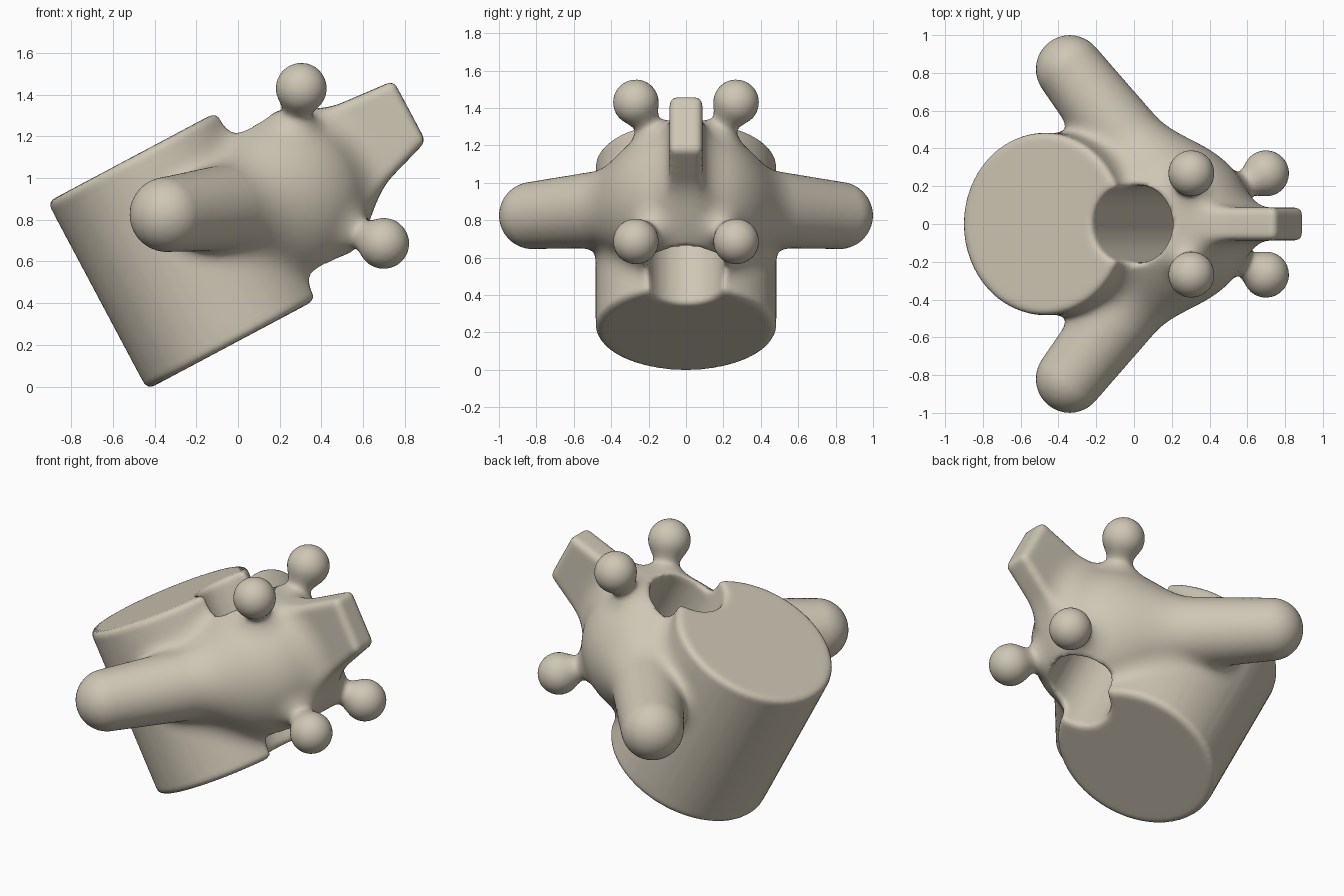
import bpy, bmesh, math
from mathutils import Vector, Matrix

if "Cube" in bpy.data.objects:
    bpy.data.objects.remove(bpy.data.objects["Cube"])

TILT = Matrix.Translation((-0.245, 0, 0.66)) @ Matrix.Rotation(math.radians(-28), 4, 'Y')
INV = TILT.inverted()
# layout in the tilted frame (x forward, z along the drum)
HUB, HUB_R = Vector((0.5, 0, 0)), 0.435
ARM_A, ARM_B = INV @ Vector((-0.34, 0.82, 0.828)), INV @ Vector((0.24, 0.07, 0.895))
KNOBS = [Vector((0.847, 0.268, 0.425)), Vector((0.847, 0.268, -0.417))]
DRUM_Z, DRUM_H, DRUM_R = 0.006, 0.509, 0.483
bm = bmesh.new()


def ball(c, r):
    bmesh.ops.create_uvsphere(bm, u_segments=48, v_segments=32, radius=r,
                              matrix=Matrix.Translation(c))


def rod(a, b, r1, r2, target=None):
    d = b - a
    m = Matrix.Translation((a + b) / 2) @ d.to_track_quat('Z', 'Y').to_matrix().to_4x4()
    bmesh.ops.create_cone(target or bm, cap_ends=True, segments=64, radius1=r1,
                          radius2=r2, depth=d.length, matrix=m)


# drum and round hub
rod(Vector((0, 0, DRUM_Z - DRUM_H)), Vector((0, 0, DRUM_Z + DRUM_H)), DRUM_R, DRUM_R)
ball(HUB, HUB_R)
for s in (-1, 1):
    side = Matrix.Diagonal((1, s, 1))
    # tapered side arm with rounded tip
    ball(side @ ARM_A, 0.18)
    rod(side @ ARM_A, side @ ARM_B, 0.18, 0.235)
    # knobs on short necks
    for k in KNOBS:
        ball(side @ k, 0.122)
        rod(side @ k, HUB, 0.06, 0.06)
# tapered fin
profile = [(0.65, 0.30), (1.255, 0.25), (1.255, -0.08), (0.95, -0.18), (0.65, -0.28)]
face = bm.faces.new([bm.verts.new((x, -0.088, z)) for x, z in profile])
ext = bmesh.ops.extrude_face_region(bm, geom=[face])
bmesh.ops.translate(bm, vec=(0, 0.176, 0),
                    verts=[e for e in ext['geom'] if isinstance(e, bmesh.types.BMVert)])
bmesh.ops.recalc_face_normals(bm, faces=bm.faces)


def make(name, b):
    me = bpy.data.meshes.new(name)
    b.to_mesh(me)
    b.free()
    ob = bpy.data.objects.new(name, me)
    bpy.context.collection.objects.link(ob)
    return ob


body = make("blended_body", bm)
# bore running parallel to the drum
cut = bmesh.new()
rod(Vector((0.5, 0, -0.9)), Vector((0.5, 0, 0.9)), 0.203, 0.203, cut)
cutter = make("bore_cutter", cut)
cutter.hide_render = True
bpy.context.view_layer.objects.active = body
body.select_set(True)


def apply(kind, **props):
    m = body.modifiers.new(kind, kind)
    for key, val in props.items():
        setattr(m, key, val)
    bpy.ops.object.modifier_apply(modifier=m.name)


# soft blend of two distances, with fillet width k
def blend(a, b, k):
    h = k - abs(a - b)
    return min(a, b) - (h * h / (4 * k) if h > 0 else 0)


def taper(p, a, b, r1, r2):
    d = b - a
    t = min(1, max(0, (p - a).dot(d) / d.length_squared))
    return (p - a - d * t).length - r1 - (r2 - r1) * t


def rounded(a, b, r):
    a, b = a + r, b + r
    return min(max(a, b), 0) + math.hypot(max(a, 0), max(b, 0)) - r


# distance from a point to the finished, filleted shape
def field(p):
    x, y, z = p.x, abs(p.y), p.z
    q = Vector((x, y, z))
    d = blend((q - HUB).length - HUB_R, taper(q, ARM_A, ARM_B, 0.18, 0.235), 0.16)
    top = z - 0.30 + 0.083 * (x - 0.65)
    under = (-z - 0.18 + 0.33 * (x - 0.95)) / 1.053
    outline = rounded(max(top, under), x - 1.255, 0.03)
    fin = max(rounded(outline, y - 0.088, 0.04), 0.65 - x)
    d = blend(d, fin, 0.13)
    for k in KNOBS:
        if (q - k).length < 0.6:
            d = blend(d, taper(q, k, HUB, 0.055, 0.055), 0.12)
            d = blend(d, (q - k).length - 0.122, 0.05)
    drum = rounded(math.hypot(x, y) - DRUM_R, abs(z - DRUM_Z) - DRUM_H, 0.035)
    d = blend(d, drum, 0.09)
    bore = math.hypot(x - 0.5, y) - 0.203
    return -blend(-d, bore, 0.03)


def settle(rounds):
    e = 0.002
    steps = [Vector((e, 0, 0)), Vector((0, e, 0)), Vector((0, 0, e))]
    for v in body.data.vertices:
        p = v.co.copy()
        for _ in range(rounds):
            d = field(p)
            if abs(d) < 0.0008:
                break
            g = Vector([(field(p + s) - d) / e for s in steps])
            move = g * (-d / max(g.length_squared, 0.3))
            if move.length > 0.03:
                move.length = 0.03
            p += move
        v.co = p


# melt parts together, cut the bore, then settle onto the filleted shape
apply('REMESH', mode='VOXEL', voxel_size=0.018)
apply('BOOLEAN', operation='DIFFERENCE', object=cutter, solver='EXACT')
apply('REMESH', mode='VOXEL', voxel_size=0.018)
apply('SMOOTH', factor=0.5, iterations=3)
settle(3)
apply('SMOOTH', factor=0.5, iterations=4)
settle(2)
apply('SMOOTH', factor=0.5, iterations=2)
bpy.data.objects.remove(cutter)

# tilt and rest on the ground
body.data.transform(TILT)
low = min(v.co.z for v in body.data.vertices)
body.data.transform(Matrix.Translation((0, 0, -low)))

clay = bpy.data.materials.new("warm_clay")
clay.diffuse_color = (0.62, 0.57, 0.46, 1)
clay.use_nodes = True
clay.node_tree.nodes["Principled BSDF"].inputs["Base Color"].default_value = clay.diffuse_color
body.data.materials.clear()
body.data.materials.append(clay)
for p in body.data.polygons:
    p.material_index = 0
    p.use_smooth = True
